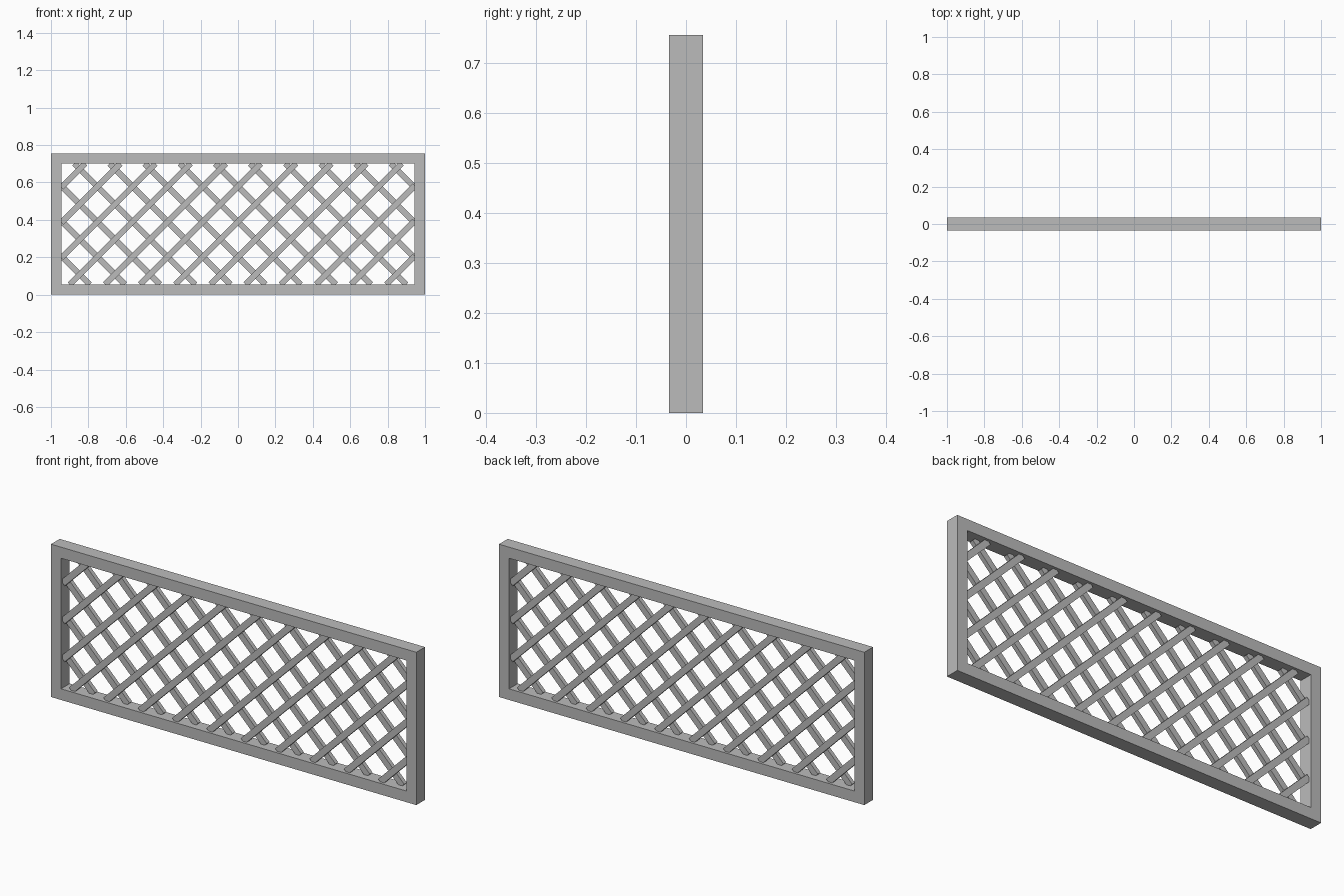
import bpy, bmesh, math
from mathutils import Matrix, Vector

if "Cube" in bpy.data.objects:
    bpy.data.objects.remove(bpy.data.objects["Cube"])

# Overall sizes
HX, H, HY, B = 1.0, 0.756, 0.034, 0.055
PITCH, Z0 = 0.188, 0.108          # lattice spacing, height of lowest crossings
SLAT_W, SLAT_T = 0.031, 0.021

grey = bpy.data.materials.new("plain grey")
grey.diffuse_color = (0.5, 0.5, 0.5, 1)
grey.use_nodes = True
grey.node_tree.nodes["Principled BSDF"].inputs["Base Color"].default_value = grey.diffuse_color


def finish(bm, name):
    bmesh.ops.recalc_face_normals(bm, faces=bm.faces)
    me = bpy.data.meshes.new(name)
    bm.to_mesh(me)
    bm.free()
    me.materials.append(grey)
    ob = bpy.data.objects.new(name, me)
    bpy.context.collection.objects.link(ob)
    return ob


# Rectangular frame as one closed ring
bm = bmesh.new()
loops = []
for y, d in ((-HY, 0), (-HY, B), (HY, B), (HY, 0)):
    loops.append([bm.verts.new((sx * (HX - d), y, z)) for sx, z in
                  ((-1, d), (1, d), (1, H - d), (-1, H - d))])
for a, b in zip(loops, loops[1:] + loops[:1]):
    for i in range(4):
        j = (i + 1) % 4
        bm.faces.new((a[i], a[j], b[j], b[i]))
finish(bm, "frame")


# Diagonal slats: each centre line is clipped to the opening, ends cut square
def lattice(name, s, y):
    bm = bmesh.new()
    x_in, z_lo, z_hi = HX - B, B, H - B
    for k in range(-16, 16):
        xc = (k + 0.5) * PITCH
        # line: x = xc + s * (z - Z0)
        za, zb = sorted((Z0 + s * (-x_in - xc), Z0 + s * (x_in - xc)))
        za, zb = max(za, z_lo), min(zb, z_hi)
        if zb - za < 0.03:
            continue
        zm = (za + zb) / 2
        mat = (Matrix.Translation((xc + s * (zm - Z0), y, zm))
               @ Matrix.Rotation(s * math.pi / 4, 4, 'Y')
               @ Matrix.Diagonal((SLAT_W, SLAT_T, (zb - za) * math.sqrt(2), 1)))
        bmesh.ops.create_cube(bm, size=1, matrix=mat)
    finish(bm, name)


lattice("front_slats", 1, -SLAT_T / 2)
lattice("back_slats", -1, SLAT_T / 2)
